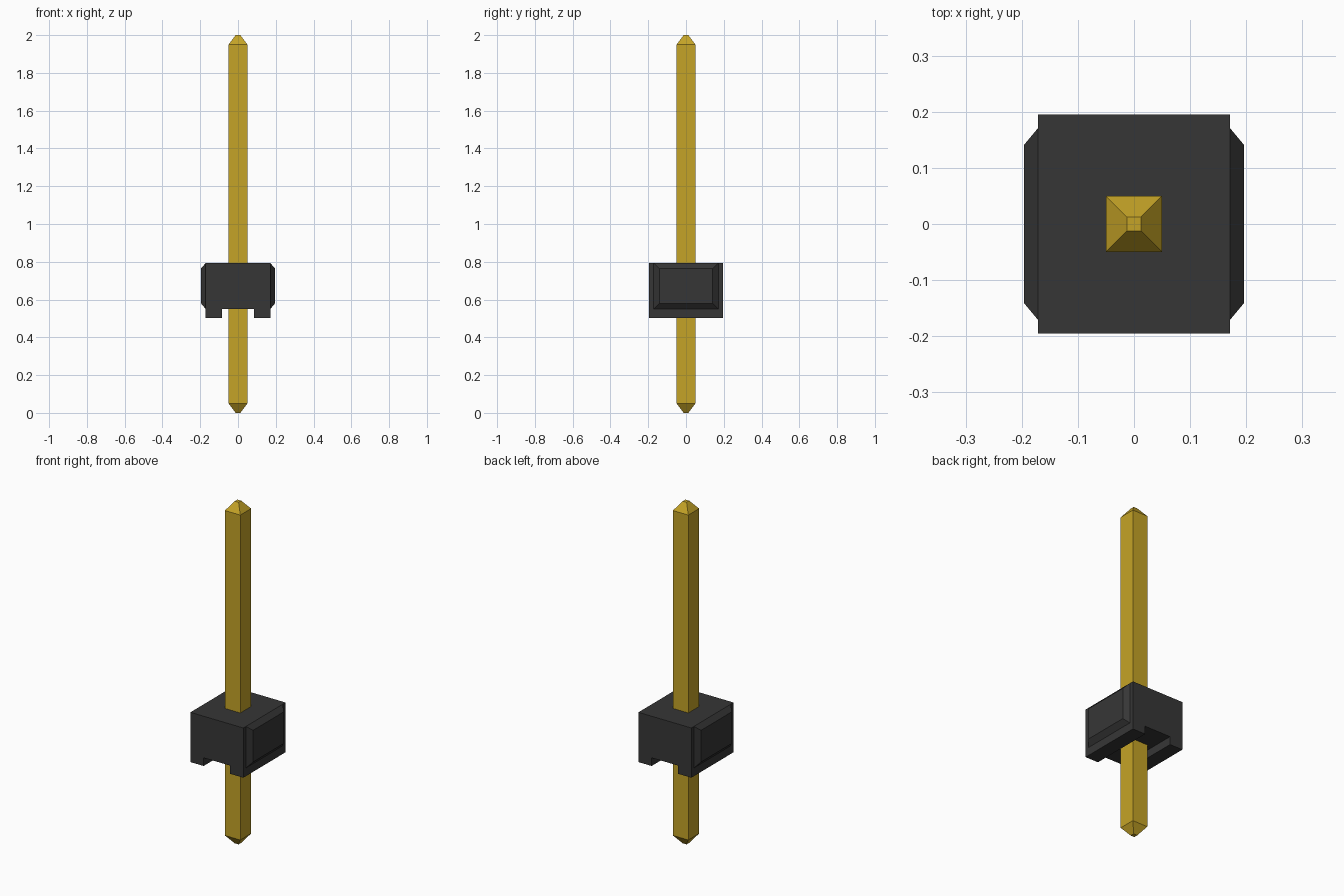
import bpy
import bmesh

cube = bpy.data.objects.get("Cube")
if cube:
    bpy.data.objects.remove(cube, do_unlink=True)


def material(name, colour):
    mat = bpy.data.materials.new(name)
    mat.use_nodes = True
    mat.diffuse_color = colour
    mat.node_tree.nodes["Principled BSDF"].inputs["Base Color"].default_value = colour
    return mat


def finish(name, bm, mat):
    bmesh.ops.recalc_face_normals(bm, faces=bm.faces)
    mesh = bpy.data.meshes.new(name)
    bm.to_mesh(mesh)
    bm.free()
    mesh.materials.append(mat)
    obj = bpy.data.objects.new(name, mesh)
    bpy.context.collection.objects.link(obj)
    return obj


def loft(bm, rings):
    """Skin a list of equal point rings and cap both ends."""
    loops = [[bm.verts.new(p) for p in ring] for ring in rings]
    for a, b in zip(loops, loops[1:]):
        for i in range(len(a)):
            j = (i + 1) % len(a)
            bm.faces.new((a[i], a[j], b[j], b[i]))
    bm.faces.new(loops[0])
    bm.faces.new(loops[-1])


def square(h, z):
    return [(-h, -h, z), (h, -h, z), (h, h, z), (-h, h, z)]


def side_panel(x, y, low, high):
    return [(x, -y, low), (x, y, low), (x, y, high), (x, -y, high)]


gold = material("gold metal", (0.56, 0.37, 0.02, 1))
black = material("black plastic", (0.037, 0.037, 0.037, 1))

# Square pin with tapered ends
HALF, TIP, TAPER = 0.05, 0.0125, 0.05
bm = bmesh.new()
loft(bm, [square(TIP, 0), square(HALF, TAPER), square(HALF, 2 - TAPER), square(TIP, 2)])
finish("pin", bm, gold)

# Housing: block with a channel along its underside
W, D, FOOT, BOTTOM, CHANNEL, TOP = 0.171, 0.195, 0.086, 0.502, 0.55, 0.793
half = [(W, TOP), (W, BOTTOM), (FOOT, BOTTOM), (FOOT, CHANNEL)]
profile = half + [(-x, z) for x, z in reversed(half)]
bm = bmesh.new()
loft(bm, [[(x, y, z) for x, z in profile] for y in (-D, D)])
finish("housing", bm, black)

# Chamfered raised panels on both sides of the housing
for side, name in ((1, "left_panel"), (-1, "right_panel")):
    bm = bmesh.new()
    loft(bm, [side_panel(side * W, 0.171, CHANNEL, TOP),
              side_panel(side * 0.196, 0.141, 0.58, 0.765)])
    finish(name, bm, black)
